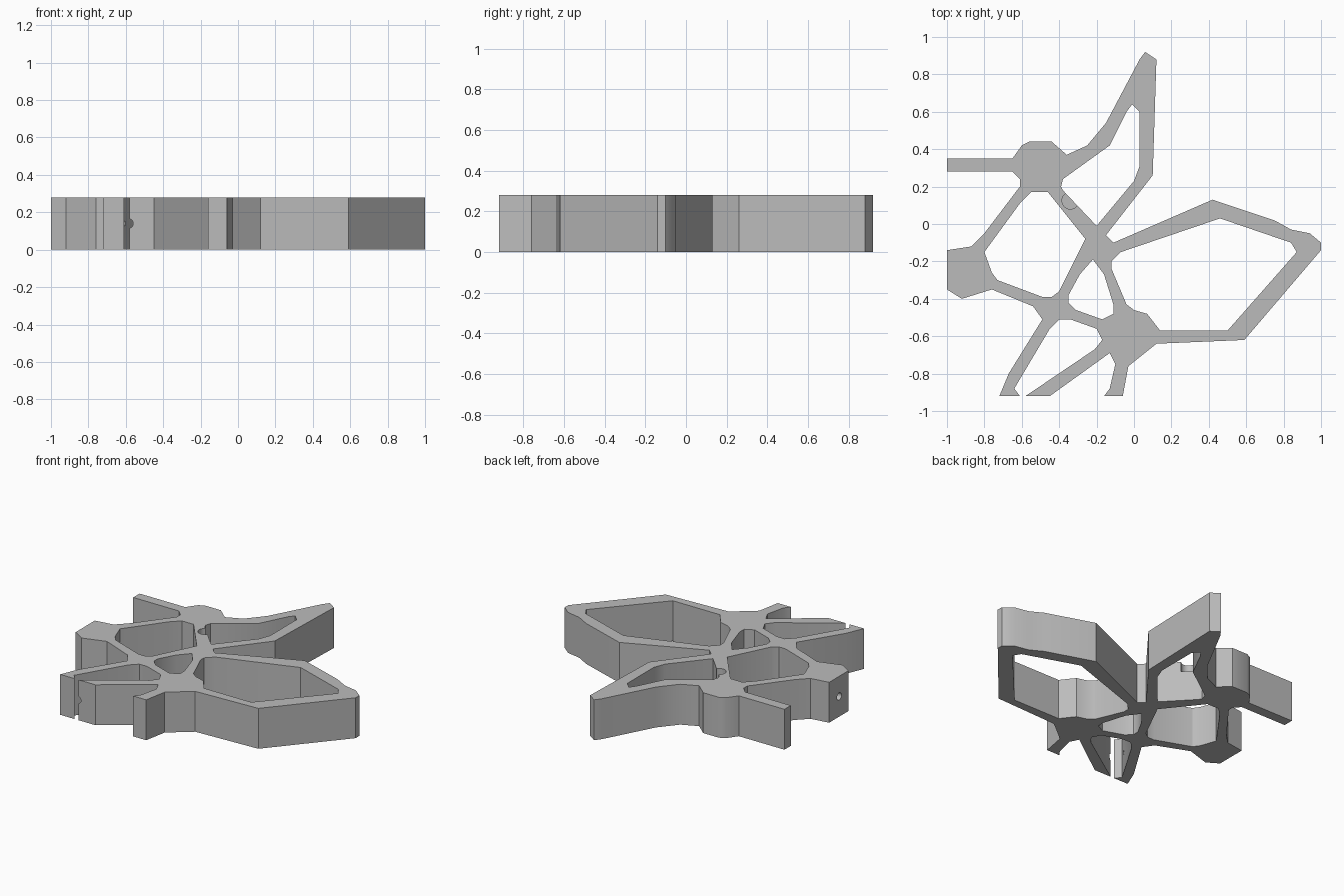
import bpy, bmesh, math
from mathutils import Vector

HEIGHT = 0.28

cube = bpy.data.objects.get("Cube")
if cube:
    bpy.data.objects.remove(cube, do_unlink=True)

# Single matte grey for the whole casting
grey = bpy.data.materials.new("plain grey")
grey.use_nodes = True
colour = (0.5, 0.5, 0.5, 1.0)
grey.diffuse_color = colour
grey.node_tree.nodes["Principled BSDF"].inputs["Base Color"].default_value = colour

# Outer contour, section by section, clockwise, in hundredths of a unit
left_arm = [(-61, 20), (-61, 24), (-65, 28), (-100, 28), (-100, 35), (-65, 35)]
round_hub = [(-60, 42), (-56, 44), (-44, 44), (-36, 37)]
back_loop = [(-25, 42), (-15, 54), (3, 88), (6, 92), (12, 88), (10, 26), (-15, -6)]
side_loop = [(-11, -10), (42, 13), (75, 2), (84, -3), (94, -5), (100, -10),
             (100, -14), (59, -62), (12, -64)]
front_feet = [(-3, -76), (-6, -92), (-16, -92), (-13, -88), (-10, -75), (-13, -69),
              (-45, -92), (-58, -92), (-21, -67), (-17, -62), (-20, -56), (-34, -51),
              (-40, -51), (-45, -56), (-64, -88), (-61, -92), (-72, -92), (-67, -80),
              (-49, -51), (-54, -44)]
end_block = [(-76, -35), (-92, -40), (-100, -35), (-100, -14), (-87, -12), (-80, -5)]
outline = left_arm + round_hub + back_loop + side_loop + front_feet + end_block

# Openings enclosed by the struts
left_window = [(-55, 17), (-46, 17), (-26, -8), (-40, -36), (-44, -39), (-49, -39),
               (-73, -30), (-76, -26), (-80, -15), (-61, 11)]
back_window = [(-39, 20), (-38, 24), (-13, 42), (-4, 60), (-1, 64), (3, 60),
               (3, 31), (0, 23), (-20, -1), (-38, 18)]
small_window = [(-22, -19), (-16, -27), (-11, -43), (-11, -48), (-17, -51),
                (-31, -46), (-35, -42), (-35, -38), (-29, -27)]
side_window = [(-12, -20), (-7, -15), (46, 3), (84, -10), (87, -15), (50, -57),
               (14, -57), (7, -48), (0, -46), (-4, -43), (-12, -24)]


def add_contour(curve, points):
    """Add one closed straight-edged contour to a flat curve."""
    spline = curve.splines.new("POLY")
    spline.points.add(len(points) - 1)
    for target, (x, y) in zip(spline.points, points):
        target.co = (x / 100, y / 100, 0, 1)
    spline.use_cyclic_u = True


def drill(body, name, centre, axis, radius, depth):
    """Cut a round pocket into the body, centred on a point."""
    bpy.ops.mesh.primitive_cylinder_add(vertices=24, radius=radius, depth=depth,
                                        location=centre)
    cutter = bpy.context.object
    cutter.name = name
    cutter.rotation_euler = Vector(axis).to_track_quat("Z", "Y").to_euler()
    cutter.hide_render = True
    cutter.data.materials.append(grey)
    modifier = body.modifiers.new(name, "BOOLEAN")
    modifier.operation = "DIFFERENCE"
    modifier.solver = "EXACT"
    modifier.object = cutter
    bpy.context.view_layer.objects.active = body
    bpy.ops.object.modifier_apply(modifier=name)
    bpy.data.objects.remove(cutter, do_unlink=True)


# Strut frame: filled flat contours extruded to full height
curve = bpy.data.curves.new("strut_frame", "CURVE")
curve.dimensions = "2D"
curve.fill_mode = "BOTH"
curve.extrude = HEIGHT / 2
for contour in (outline, left_window, back_window, small_window, side_window):
    add_contour(curve, contour)
frame = bpy.data.objects.new("strut_frame", curve)
bpy.context.collection.objects.link(frame)
bpy.ops.object.select_all(action="DESELECT")
frame.select_set(True)
bpy.context.view_layer.objects.active = frame
bpy.ops.object.convert(target="MESH")
frame = bpy.context.object

# Weld caps to walls and stand the frame on the ground
bm = bmesh.new()
bm.from_mesh(frame.data)
bmesh.ops.remove_doubles(bm, verts=bm.verts, dist=0.0005)
bmesh.ops.recalc_face_normals(bm, faces=bm.faces)
bmesh.ops.translate(bm, verts=bm.verts, vec=(0, 0, HEIGHT / 2))
bm.to_mesh(frame.data)
bm.free()
frame.data.materials.clear()
frame.data.materials.append(grey)

# Round sockets in the end block, the foot and the top of the diagonal strut
drill(frame, "block_socket", (-1, -0.25, HEIGHT / 2), (1, 0, 0), 0.025, 0.2)
drill(frame, "foot_socket", (-0.585, -0.92, HEIGHT / 2), (0, 1, 0), 0.025, 0.2)
drill(frame, "strut_pocket", (-0.34, 0.125, HEIGHT), (0, 0, 1), 0.045, 0.14)

# Smooth the shallow bends and keep real corners sharp
bpy.ops.object.select_all(action="DESELECT")
frame.select_set(True)
bpy.context.view_layer.objects.active = frame
bpy.ops.object.shade_smooth_by_angle(angle=math.radians(30))
